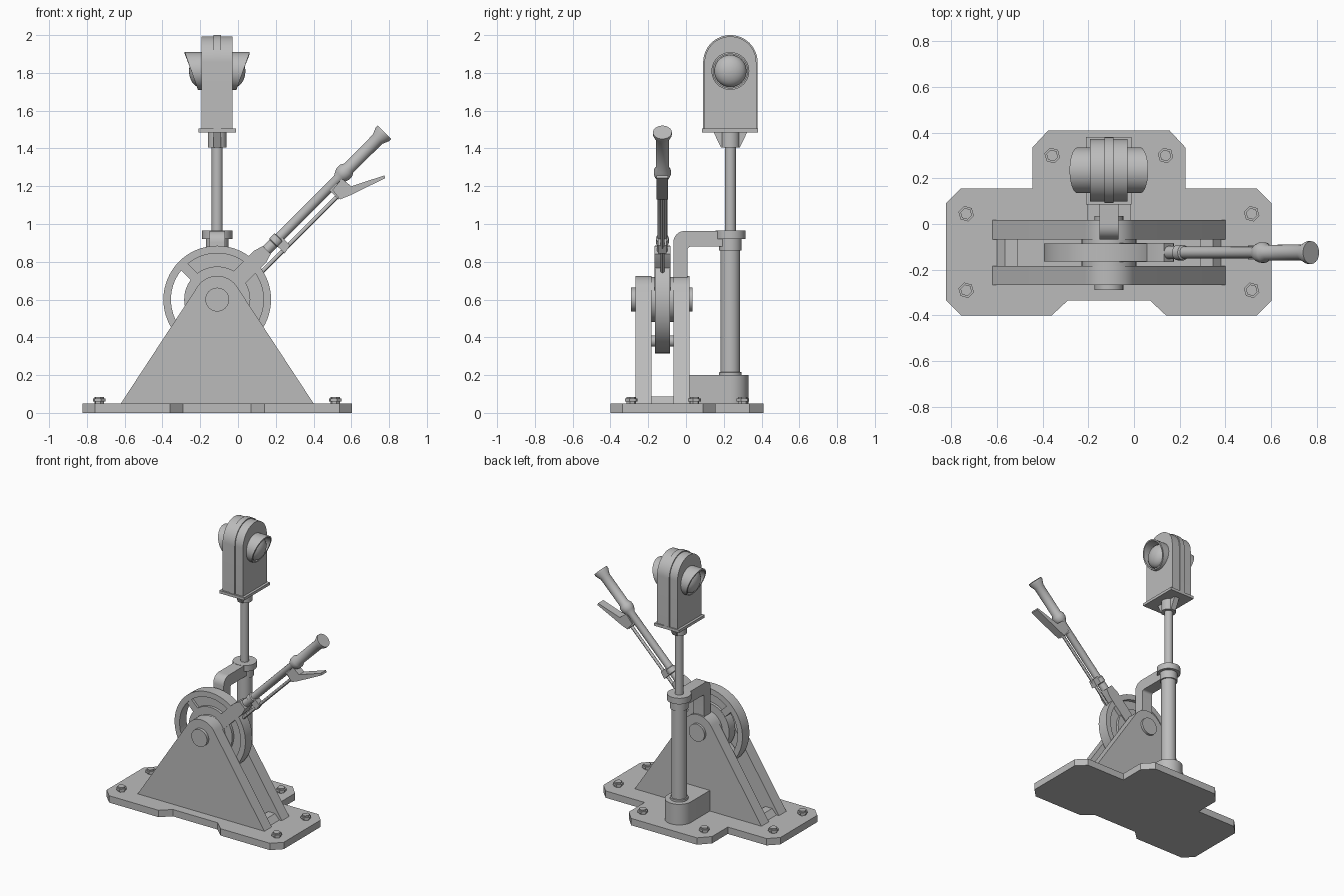
import bpy, bmesh
from math import sin, cos, pi, radians, sqrt
from mathutils import Vector

if "Cube" in bpy.data.objects:
    bpy.data.objects.remove(bpy.data.objects["Cube"], do_unlink=True)

CX, AXLE_Z, WHEEL_Y, POST_Y = -0.11, 0.6, -0.125, 0.235
LAMP_Z = 1.81
parts = []

grey = bpy.data.materials.new("plain_grey")
grey.use_nodes = True
grey.diffuse_color = (0.5, 0.5, 0.5, 1)
grey.node_tree.nodes["Principled BSDF"].inputs["Base Color"].default_value = (0.5, 0.5, 0.5, 1)


def finish(name, bm):
    bmesh.ops.remove_doubles(bm, verts=bm.verts, dist=1e-5)
    bmesh.ops.recalc_face_normals(bm, faces=bm.faces)
    mesh = bpy.data.meshes.new(name)
    bm.to_mesh(mesh)
    bm.free()
    mesh.materials.append(grey)
    ob = bpy.data.objects.new(name, mesh)
    bpy.context.collection.objects.link(ob)
    parts.append(ob)
    return ob


def prism(name, pts, axis, lo, hi):
    """Extrude a 2D outline along the named axis."""
    place = {"x": lambda a, b, t: (t, a, b), "y": lambda a, b, t: (a, t, b),
             "z": lambda a, b, t: (a, b, t)}[axis]
    bm = bmesh.new()
    face = bm.faces.new([bm.verts.new(place(a, b, lo)) for a, b in pts])
    moved = bmesh.ops.extrude_face_region(bm, geom=[face])["geom"]
    shift = Vector(place(0, 0, hi - lo))
    bmesh.ops.translate(bm, vec=shift, verts=[v for v in moved if isinstance(v, bmesh.types.BMVert)])
    return finish(name, bm)


def box(name, x, y, z):
    return prism(name, [(x[0], y[0]), (x[1], y[0]), (x[1], y[1]), (x[0], y[1])], "z", *z)


def lathe(name, profile, origin, axis, seg=32, loop=False):
    """Revolve (radius, distance) points about an axis."""
    axis = Vector(axis).normalized()
    u = axis.orthogonal().normalized()
    w = axis.cross(u)
    bm = bmesh.new()
    rings = []
    for r, h in profile:
        rings.append([bm.verts.new(Vector(origin) + axis * h + (u * cos(2 * pi * i / seg)
                      + w * sin(2 * pi * i / seg)) * r) for i in range(seg)])
    pairs = list(zip(rings, rings[1:]))
    if loop:
        pairs.append((rings[-1], rings[0]))
    else:
        bm.faces.new(rings[0])
        bm.faces.new(rings[-1])
    for a, b in pairs:
        for i in range(seg):
            j = (i + 1) % seg
            bm.faces.new((a[i], a[j], b[j], b[i]))
    return finish(name, bm)


def rod(name, r, lo, hi, origin, axis, seg=32):
    return lathe(name, [(r, lo), (r, hi)], origin, axis, seg)


def arc(cx, cy, r, a0, a1, n=24):
    return [(cx + r * cos(radians(a0 + (a1 - a0) * i / n)),
             cy + r * sin(radians(a0 + (a1 - a0) * i / n))) for i in range(n + 1)]


def along(u, v):
    """Lever coordinates: u outward along the lever, v towards its underside."""
    return CX + (u + v) / sqrt(2), AXLE_Z + (u - v) / sqrt(2)


# Base plate and hexagonal bolts
half = [(0.18, -0.335), (0.25, -0.4), (0.648, -0.4), (0.713, -0.335), (0.713, 0.09),
        (0.648, 0.155), (0.335, 0.155), (0.335, 0.335), (0.265, 0.41)]
prism("base_plate", [(CX + x, y) for x, y in half] + [(CX - x, y) for x, y in reversed(half)],
      "z", 0, 0.05)
for side in (-1, 1):
    for dx, y in ((0.625, 0.045), (0.625, -0.29), (0.248, 0.3)):
        spot = (CX + side * dx, y, 0)
        rod("bolt_washer", 0.026, 0.045, 0.062, spot, (0, 0, 1), 6)
        rod("bolt_head", 0.035, 0.06, 0.075, spot, (0, 0, 1), 6)
        rod("bolt_tip", 0.026, 0.074, 0.085, spot, (0, 0, 1), 6)

# Triangular side plates, spacers and axle
outline = [(CX - 0.51, 0.05), (CX + 0.51, 0.05)] + arc(CX, AXLE_Z, 0.125, 33.2, 146.8)
prism("front_support", outline, "y", -0.268, -0.183)
prism("back_support", outline, "y", -0.067, 0.018)
for side in (-1, 1):
    prism("support_spacer", [(CX + side * x, z) for x, z in
          ((0.4, 0.05), (0.49, 0.05), (0.455, 0.088), (0.4, 0.088))], "y", -0.184, -0.066)
rod("axle", 0.063, -0.29, 0.035, (CX, 0, AXLE_Z), (0, 1, 0))

# Wheel with open sector and spokes
hub = (CX, WHEEL_Y, AXLE_Z)
lathe("wheel_rim", [(0.285, -0.04), (0.285, 0.04), (0.245, 0.04), (0.245, -0.04)],
      hub, (0, 1, 0), 64, True)
rod("wheel_hub", 0.175, -0.035, 0.035, hub, (0, 1, 0), 48)
rod("wheel_boss", 0.12, -0.058, 0.058, hub, (0, 1, 0))
prism("wheel_web", arc(CX, AXLE_Z, 0.25, -143, 137, 48) + arc(CX, AXLE_Z, 0.17, 137, -143, 48),
      "y", WHEEL_Y - 0.015, WHEEL_Y + 0.015)
for angle in (135, 225, 315):
    c, s = cos(radians(angle)), sin(radians(angle))
    prism("wheel_spoke", [(CX + c * r - s * t, AXLE_Z + s * r + c * t) for r, t in
          ((0.15, -0.025), (0.255, -0.025), (0.255, 0.025), (0.15, 0.025))],
          "y", WHEEL_Y - 0.033, WHEEL_Y + 0.033)
rod("wheel_pin", 0.03, -0.06, 0.06, (CX, WHEEL_Y, 0.38), (0, 1, 0), 20)

# Hand lever: flat root, shaft, collar and flared grip
prism("lever_root", [along(u, v) for u, v in ((0.08, -0.045), (0.32, -0.045), (0.37, -0.03),
      (0.37, 0.03), (0.32, 0.045), (0.08, 0.045))], "y", WHEEL_Y - 0.042, WHEEL_Y + 0.042)
lathe("hand_lever", [(0.028, 0.3), (0.028, 0.42), (0.034, 0.425), (0.034, 0.46), (0.026, 0.465),
      (0.026, 0.9), (0.04, 0.925), (0.045, 0.94), (0.045, 0.965), (0.034, 0.985),
      (0.035, 1.2), (0.05, 1.235), (0.05, 1.252)], hub, (1, 0, 1), 24)

# Release trigger, its pull rod and guides
x, z = along(0, 0.064)
rod("pull_rod", 0.011, 0.275, 0.87, (x, WHEEL_Y, z), (1, 0, 1), 12)
for u in (0.45, 0.855):
    prism("rod_guide", [along(u + a, v) for a, v in
          ((-0.025, 0), (0.025, 0), (0.025, 0.07), (-0.025, 0.08))],
          "y", WHEEL_Y - 0.022, WHEEL_Y + 0.022)
prism("trigger", [(0.5, 1.18), (0.55, 1.24), (0.6, 1.2), (0.775, 1.257), (0.78, 1.243),
      (0.59, 1.15), (0.54, 1.13)], "y", WHEEL_Y - 0.03, WHEEL_Y + 0.03)

# Post foot, post and top collar
prism("post_foot", [(CX - 0.095, 0.01), (CX + 0.095, 0.01)] + arc(CX, POST_Y, 0.095, 0, 180),
      "z", 0.05, 0.2)
foot = (CX, POST_Y, 0)
lathe("post_tube", [(0.06, 0.19), (0.06, 0.215), (0.052, 0.216), (0.052, 0.86), (0.06, 0.861),
      (0.06, 0.92), (0.08, 0.921), (0.08, 0.965)], foot, (0, 0, 1))
rod("upper_post", 0.029, 0.95, 1.45, foot, (0, 0, 1))

# Bent arm tying the post to the support
prism("post_arm", [(-0.067, 0.64), (0.008, 0.64)] + arc(0.025, 0.863, 0.017, 180, 90, 6)
      + [(0.2, 0.88), (0.2, 0.963)] + arc(-0.007, 0.903, 0.06, 90, 180, 8),
      "x", CX - 0.042, CX + 0.042)

# Lamp head: tapered socket, shelf, arched housing with centre ridge
prism("head_socket", [(0.185, 1.405), (0.285, 1.405), (0.325, 1.488), (0.145, 1.488)],
      "x", CX - 0.02, CX + 0.02)
rod("head_sleeve", 0.05, 1.405, 1.49, foot, (0, 0, 1))
box("head_shelf", (CX - 0.1, CX + 0.1), (0.085, 0.38), (1.485, 1.505))
for name, r, w in (("lamp_housing", 0.137, 0.082), ("housing_ridge", 0.144, 0.02)):
    prism(name, [(POST_Y - r, 1.5), (POST_Y + r, 1.5)] + arc(POST_Y, 1.856, r, 0, 180, 32),
          "x", CX - w, CX + w)


# Domed lenses with slanted hoods on both sides
def hood(side, seg=40):
    bm = bmesh.new()
    rings = []
    for r, outer in ((0.1, False), (0.1, True), (0.09, True), (0.09, False)):
        ring = []
        for i in range(seg):
            a = 2 * pi * i / seg
            reach = 0.02 + 0.07 * (1 + sin(a)) / 2 if outer else -0.01
            ring.append(bm.verts.new((CX + side * (0.082 + reach),
                                      POST_Y + r * cos(a), LAMP_Z + r * sin(a))))
        rings.append(ring)
    for a, b in zip(rings, rings[1:] + rings[:1]):
        for i in range(seg):
            j = (i + 1) % seg
            bm.faces.new((a[i], a[j], b[j], b[i]))
    finish("lamp_hood", bm)


for side in (-1, 1):
    hood(side)
    dome = [(0.085 * cos(radians(a)), 0.01 + 0.057 * sin(radians(a))) for a in range(0, 90, 10)]
    lathe("lamp_lens", [(0.085, -0.01)] + dome + [(0.002, 0.067)],
          (CX + side * 0.082, POST_Y, LAMP_Z), (side, 0, 0))

# Smooth the round surfaces, keep the edges sharp
bpy.ops.object.select_all(action="DESELECT")
for ob in parts:
    ob.select_set(True)
bpy.context.view_layer.objects.active = parts[0]
bpy.ops.object.shade_smooth_by_angle(angle=radians(30))
